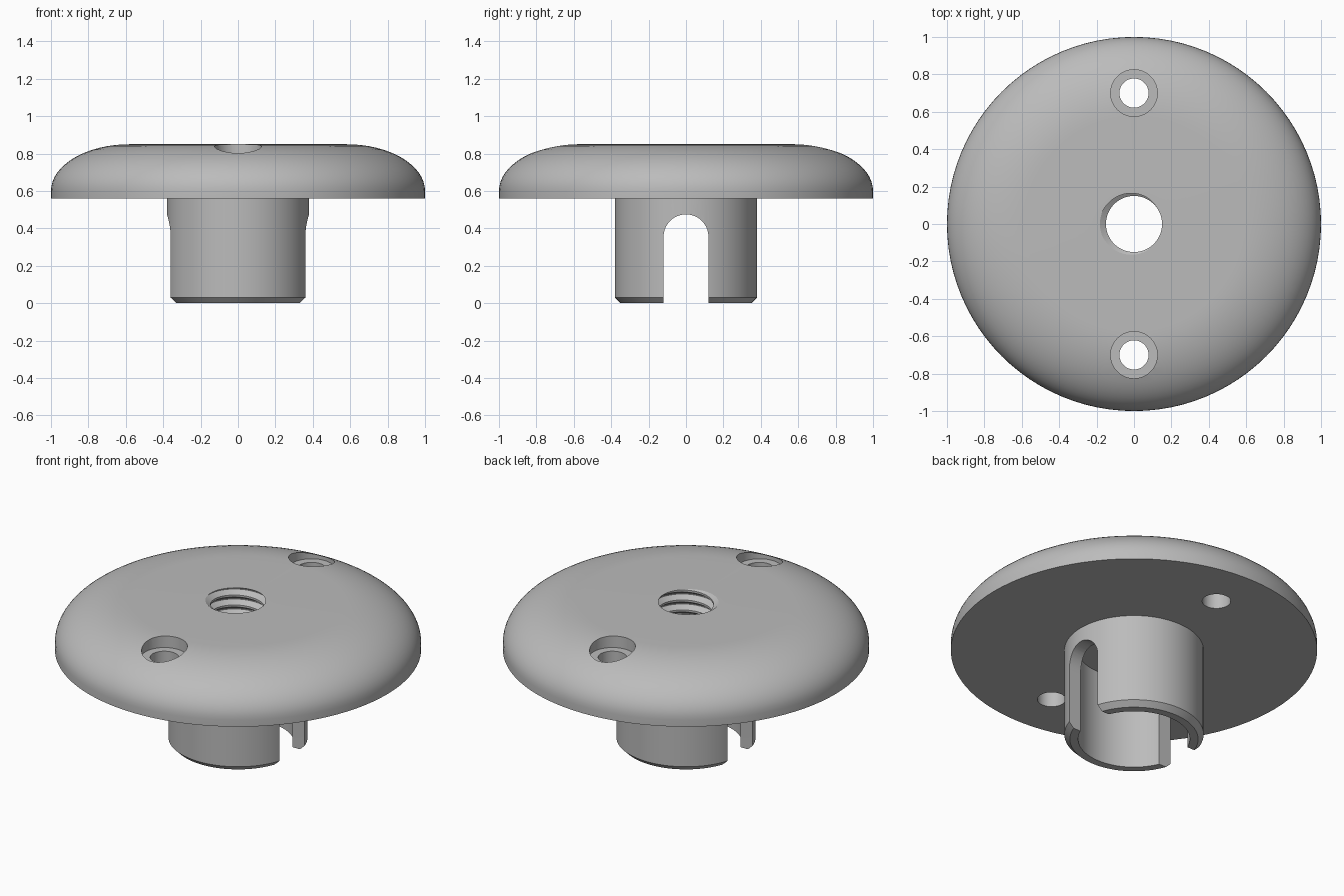
import bpy, bmesh
from math import sin, cos, pi, tau, radians

cube = bpy.data.objects.get("Cube")
if cube:
    bpy.data.objects.remove(cube, do_unlink=True)

# Single grey finish
grey = bpy.data.materials.new("plain_grey")
grey.use_nodes = True
colour = (0.5, 0.5, 0.5, 1)
grey.diffuse_color = colour
grey.node_tree.nodes["Principled BSDF"].inputs["Base Color"].default_value = colour

TOP, UNDER, PITCH = 0.85, 0.56, 0.06
HOLE_R, GROOVE = 0.15, 0.032


def finish(bm, name):
    bmesh.ops.recalc_face_normals(bm, faces=bm.faces)
    mesh = bpy.data.meshes.new(name)
    bm.to_mesh(mesh)
    bm.free()
    mesh.materials.append(grey)
    obj = bpy.data.objects.new(name, mesh)
    bpy.context.collection.objects.link(obj)
    return obj


def lathe(name, profile_at, steps, centre_y=0):
    """Sweep a closed (radius, z) loop, which may vary with angle, around z."""
    bm = bmesh.new()
    columns = []
    for i in range(steps + 1):
        a = tau * i / steps
        columns.append([bm.verts.new((r * cos(a), r * sin(a) + centre_y, z))
                        for r, z in profile_at(a)])
    for left, right in zip(columns, columns[1:]):
        for k in range(len(left)):
            bm.faces.new((left[k - 1], right[k - 1], right[k], left[k]))
    bmesh.ops.remove_doubles(bm, verts=bm.verts, dist=1e-5)
    return finish(bm, name)


def thread_point(z, a):
    phase = ((z - TOP) / PITCH - a / tau) % 1
    depth = (0.4 - abs(phase - 0.5)) / 0.35
    return HOLE_R + GROOVE * min(max(depth, 0), 1), z


def body_profile(a):
    # Hollow stem and flange underside
    loop = [(0.305, 0), (0.35, 0), (0.38, 0.03), (0.38, UNDER), (1, UNDER)]
    # Rounded rim
    for i in range(17):
        t = pi / 2 * i / 16
        loop.append((0.58 + 0.42 * cos(t), 0.6 + 0.25 * sin(t)))
    # Helical thread down the central hole
    heights = [TOP, UNDER]
    for turn in range(-6, 1):
        for b in (0.1, 0.45, 0.55, 0.9):
            z = TOP + PITCH * (turn + b + a / tau)
            heights.append(min(max(z, UNDER), TOP))
    loop += [thread_point(z, a) for z in sorted(heights, reverse=True)]
    loop.append((0.305, UNDER))
    return loop


def cut(body, cutter):
    cutter.hide_render = True
    mod = body.modifiers.new("cut", 'BOOLEAN')
    mod.operation = 'DIFFERENCE'
    mod.solver = 'EXACT'
    mod.object = cutter
    bpy.context.view_layer.objects.active = body
    bpy.ops.object.modifier_apply(modifier=mod.name)
    bpy.data.objects.remove(cutter, do_unlink=True)


body = lathe("threaded_flange", body_profile, 96)

# Counterbored screw holes, front and back
bore = [(0, 0.4), (0.078, 0.4), (0.078, 0.78), (0.125, 0.78), (0.125, 1), (0, 1)]
for side in (-1, 1):
    cut(body, lathe("screw_hole_cutter", lambda a: bore, 48, side * 0.7))

# Round-topped slot across the stem
bm = bmesh.new()
arch = [(-0.12, -0.1), (0.12, -0.1)]
arch += [(0.12 * cos(pi * i / 24), 0.355 + 0.12 * sin(pi * i / 24)) for i in range(25)]
face = bm.faces.new([bm.verts.new((-0.5, y, z)) for y, z in arch])
sweep = bmesh.ops.extrude_face_region(bm, geom=[face])["geom"]
bmesh.ops.translate(bm, vec=(1, 0, 0),
                    verts=[v for v in sweep if isinstance(v, bmesh.types.BMVert)])
cut(body, finish(bm, "slot_cutter"))

# Smooth curves, crisp edges
bpy.ops.object.select_all(action='DESELECT')
body.select_set(True)
bpy.context.view_layer.objects.active = body
bpy.ops.object.shade_smooth_by_angle(angle=radians(25))
